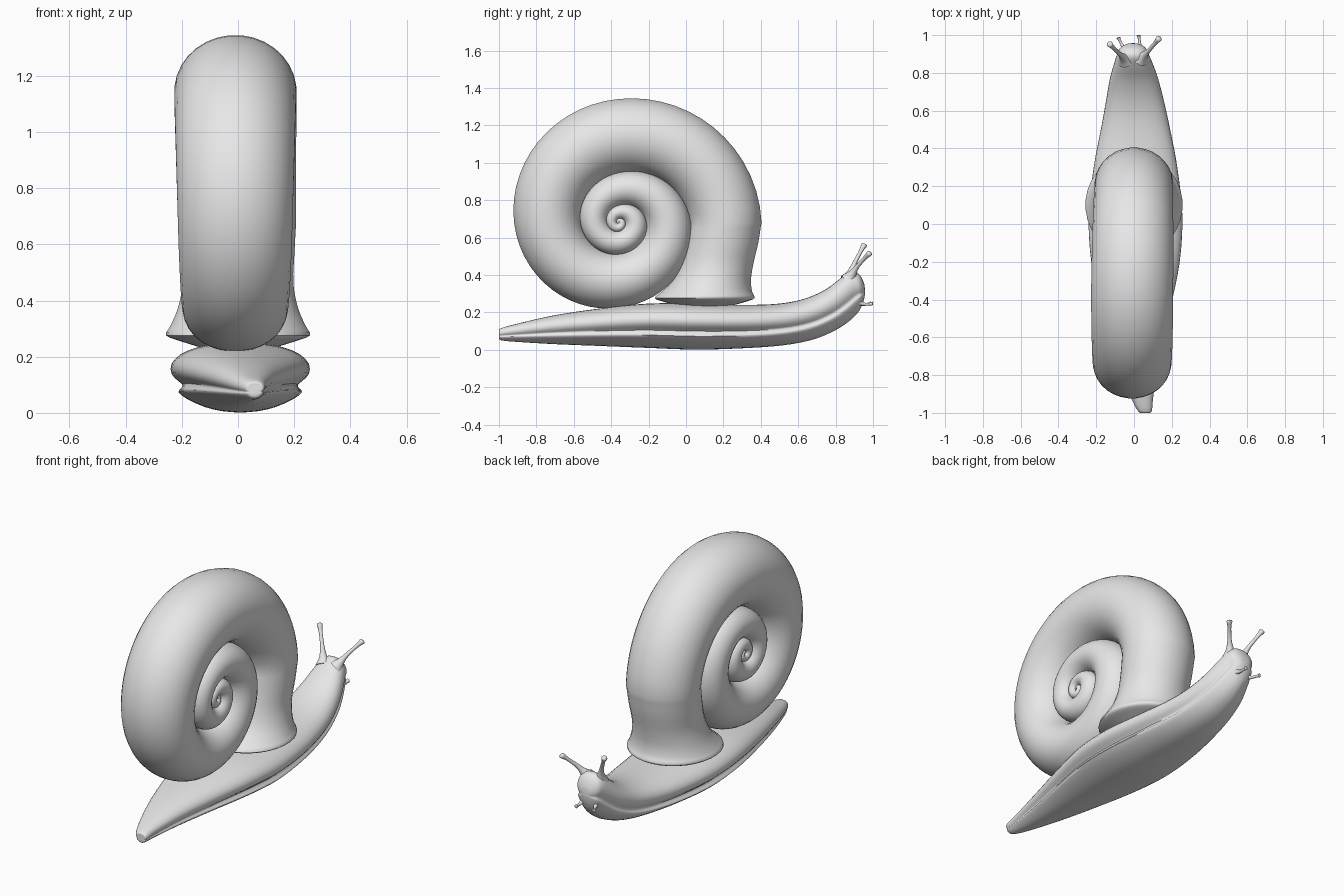
import bpy, bmesh, math
from mathutils import Vector

grey = bpy.data.materials.new("plain grey")
grey.diffuse_color = (0.8, 0.8, 0.8, 1)


def spline(rows, t):
    """Catmull-Rom value at parameter t through equal-length rows."""
    last = len(rows) - 1
    i = max(0, min(int(t), last - 1))
    f = t - i
    a, b, c, d = (rows[max(0, min(last, k))] for k in (i - 1, i, i + 1, i + 2))
    return [0.5 * (2 * q + (r - p) * f + (2 * p - 5 * q + 4 * r - s) * f * f
                   + (3 * q - p - 3 * r + s) * f ** 3)
            for p, q, r, s in zip(a, b, c, d)]


def sample(rows, steps):
    return [spline(rows, k / steps) for k in range((len(rows) - 1) * steps + 1)]


def skin(name, rings):
    """Closed smooth surface through rings of points."""
    bm = bmesh.new()
    loops = [[bm.verts.new(p) for p in ring] for ring in rings]
    n = len(loops[0])
    for a, b in zip(loops, loops[1:]):
        for k in range(n):
            bm.faces.new((a[k], a[(k + 1) % n], b[(k + 1) % n], b[k]))
    bm.faces.new(loops[0])
    bm.faces.new(loops[-1])
    bmesh.ops.recalc_face_normals(bm, faces=bm.faces)
    me = bpy.data.meshes.new(name)
    bm.to_mesh(me)
    bm.free()
    me.shade_smooth()
    me.set_sharp_from_angle(angle=math.radians(55))
    me.materials.append(grey)
    ob = bpy.data.objects.new(name, me)
    bpy.context.collection.objects.link(ob)
    return ob


# Shell: flared mouth, then a coiled tube shrinking towards the centre
CY, CZ, SIDES = -0.36, 0.68, 32
outer = [[r] for r in (0.765, 0.662, 0.56, 0.457, 0.39, 0.267, 0.205, 0.17,
                       0.15, 0.094, 0.066, 0.05, 0.036, 0.022, 0.012,
                       0.006, 0.003, 0.002, 0.001)]
# sideways half width per quarter turn: inner turns stay almost as wide
width = [[w] for w in (0.208, 0.218, 0.205, 0.185, 0.18, 0.172, 0.166, 0.16,
                       0.154, 0.148, 0.143, 0.138, 0.134, 0.13, 0.126)]
circle = [(math.cos(2 * math.pi * (k + 0.5) / SIDES),
           math.sin(2 * math.pi * (k + 0.5) / SIDES)) for k in range(SIDES)]

# mouth stations: height, y centre, y radius, x radius
mouth = [(0.232, 0.10, 0.13, 0.13), (0.255, 0.10, 0.215, 0.205),
         (0.276, 0.10, 0.268, 0.257), (0.31, 0.112, 0.243, 0.242),
         (0.37, 0.138, 0.21, 0.216), (0.46, 0.165, 0.196, 0.198),
         (0.57, 0.193, 0.194, 0.202), (0.68, 0.211, 0.193, 0.208)]
rings = [[(rx * c, yc + ry * s, z) for c, s in circle]
         for z, yc, ry, rx in sample(mouth, 3)[:-1]]
STEPS = 14
for k in range(14 * STEPS + 1):
    q = k / STEPS
    ang = q * math.pi / 2
    big = spline(outer, q)[0]
    r = (big - spline(outer, q + 4)[0]) / 2 + 0.006 * min(1, big / 0.2)
    rx = spline(width, q)[0]
    cap = min(rx, r * 1.15)         # rounded ends on a straight-sided section
    shift = -0.01 * min(1, q)
    rings.append([(shift + math.copysign(rx - cap, c) + cap * c,
                   CY + (big - r + r * s) * math.cos(ang),
                   CZ + (big - r + r * s) * math.sin(ang)) for c, s in circle])
skin("shell", rings)

# Body: half section with a groove above the foot edge, mirrored
half = [(0, 1), (0.3, 0.99), (0.6, 0.94), (0.84, 0.84), (0.97, 0.7),
        (0.97, 0.56), (0.88, 0.46), (0.81, 0.40), (0.84, 0.34),
        (0.87, 0.29), (0.74, 0.19), (0.5, 0.08), (0.25, 0.02), (0, 0)]
right_side = sample(half, 2)
section = right_side + [(-u, v) for u, v in right_side[-2:0:-1]]

# stations: top y, top z, bottom y, bottom z, half width, x centre
stations = [(-1.0, 0.10, -1.0, 0.06, 0.02, 0.06),
            (-0.99, 0.115, -0.985, 0.05, 0.038, 0.057),
            (-0.9, 0.14, -0.9, 0.042, 0.065, 0.04),
            (-0.7, 0.185, -0.7, 0.03, 0.12, 0.02),
            (-0.45, 0.222, -0.45, 0.02, 0.185, 0.01),
            (-0.2, 0.247, -0.2, 0.01, 0.238, 0.008),
            (0.05, 0.247, 0.05, 0.001, 0.252, 0.008),
            (0.3, 0.24, 0.3, 0.008, 0.225, 0.008),
            (0.5, 0.247, 0.52, 0.024, 0.185, 0.008),
            (0.64, 0.275, 0.68, 0.055, 0.155, 0.005),
            (0.75, 0.325, 0.8, 0.105, 0.13, 0.0),
            (0.83, 0.385, 0.875, 0.155, 0.105, -0.003),
            (0.885, 0.42, 0.92, 0.20, 0.085, -0.006),
            (0.925, 0.405, 0.94, 0.235, 0.07, -0.006),
            (0.95, 0.36, 0.952, 0.27, 0.04, -0.006),
            (0.956, 0.33, 0.957, 0.30, 0.015, -0.006)]
skin("body", [[(xc + w * u, by + (ty - by) * v, bz + (tz - bz) * v)
               for u, v in section]
              for ty, tz, by, bz, w, xc in sample(stations, 4)])


# Feelers: thin tubes that widen at the root and end in a small knob
def feeler(name, root, mid, tip, scale):
    axis = (Vector(tip) - Vector(root)).normalized()
    side = axis.orthogonal().normalized()
    up = axis.cross(side)
    rings = []
    for t, r in ((0, 0.045), (0.25, 0.034), (0.5, 0.022), (0.8, 0.0145),
                 (1.1, 0.011), (1.5, 0.010), (1.75, 0.013), (1.88, 0.0165),
                 (1.96, 0.014), (2.0, 0.006)):
        p = Vector(spline([root, mid, tip], t))
        rings.append([p + (side * c + up * s) * r * scale
                      for c, s in circle[::2]])
    skin(name, rings)


feeler("right_eye_stalk", (0.035, 0.875, 0.375), (0.075, 0.915, 0.445), (0.135, 0.985, 0.52), 1)
feeler("left_eye_stalk", (-0.045, 0.87, 0.375), (-0.075, 0.9, 0.46), (-0.132, 0.955, 0.565), 1)
feeler("right_lower_feeler", (0.03, 0.91, 0.26), (0.03, 0.955, 0.243), (0.025, 1.0, 0.247), 0.7)
feeler("left_lower_feeler", (-0.045, 0.90, 0.26), (-0.062, 0.945, 0.243), (-0.085, 0.988, 0.247), 0.7)
